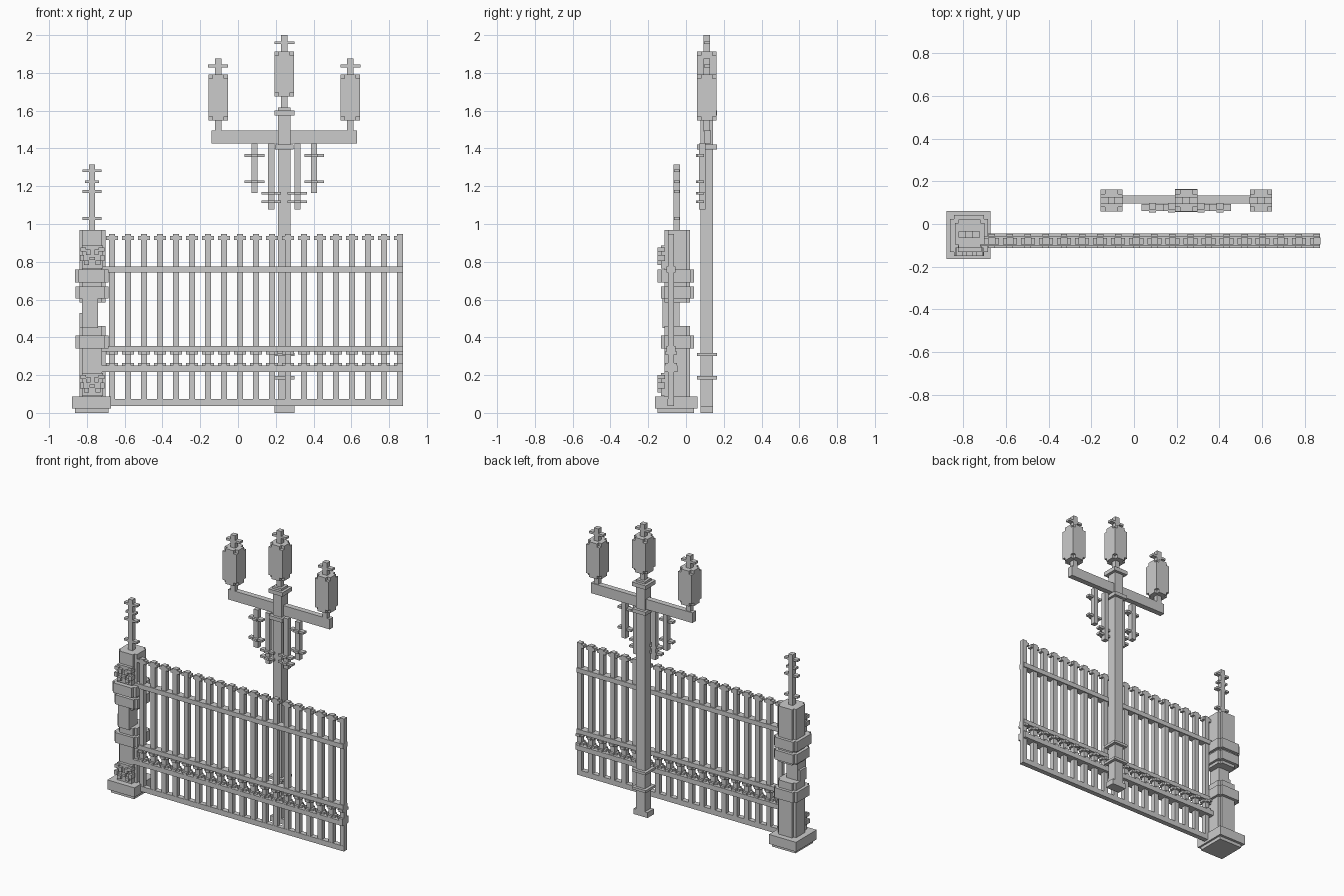
import bpy, bmesh
from mathutils import Matrix, Vector


def boxes(name, items):
    """One object from boxes given as (x0, x1, y0, y1, z0, z1)."""
    bm = bmesh.new()
    for x0, x1, y0, y1, z0, z1 in items:
        m = Matrix.Translation(Vector(((x0 + x1) / 2, (y0 + y1) / 2, (z0 + z1) / 2)))
        m = m @ Matrix.Diagonal((x1 - x0, y1 - y0, z1 - z0, 1))
        bmesh.ops.create_cube(bm, size=1, matrix=m)
    me = bpy.data.meshes.new(name)
    bm.to_mesh(me)
    bm.free()
    ob = bpy.data.objects.new(name, me)
    bpy.context.collection.objects.link(ob)
    return ob


def around(cx, cy, wx, wy, z0, z1):
    return (cx - wx / 2, cx + wx / 2, cy - wy / 2, cy + wy / 2, z0, z1)


def notched(x0, x1, y0, y1, z0, z1, n=0.018):
    """Block with its vertical corners cut in a step."""
    return [(x0 + n, x1 - n, y0, y1, z0, z1), (x0, x1, y0 + n, y1 - n, z0, z1)]


# ---- fence: rails and pickets with small collars ----
FY = -0.08
boxes("fence_rails", [
    (-0.72, 0.873, -0.098, -0.064, 0.037, 0.073),
    (-0.72, 0.873, -0.113, -0.045, 0.217, 0.25),
    (-0.72, 0.873, -0.104, -0.056, 0.325, 0.355),
    (-0.72, 0.873, -0.104, -0.056, 0.743, 0.775)])
pickets, collars = [], []
for i in range(19):
    x = -0.667 + i * 0.0847
    pickets.append(around(x, FY, 0.033, 0.032, 0.04, 0.947))
    r = 0.033 if i < 18 else 0.016
    for z0, z1 in ((0.915, 0.937), (0.308, 0.326), (0.249, 0.264)):
        collars.append((x - 0.033, x + r, FY - 0.015, FY + 0.015, z0, z1))
    for z0, z1 in ((0.308, 0.326), (0.249, 0.264)):
        collars.append(around(x, FY, 0.03, 0.064, z0, z1))
boxes("fence_pickets", pickets)
boxes("fence_collars", collars)

# ---- stone pillar ----
boxes("pillar_base", [(-0.862, -0.685, -0.15, 0.042, 0, 0.022),
                      (-0.878, -0.672, -0.165, 0.06, 0.022, 0.087)])
boxes("pillar_body",
      notched(-0.84, -0.702, -0.113, 0.022, 0.085, 0.46)
      + notched(-0.84, -0.702, -0.113, 0.022, 0.585, 0.968)
      + [(-0.825, -0.74, -0.125, -0.035, 0.45, 0.62),
         (-0.84, -0.8, -0.11, -0.04, 0.45, 0.53)])
boxes("pillar_bands",
      notched(-0.86, -0.685, -0.132, 0.042, 0.34, 0.41)
      + notched(-0.86, -0.685, -0.132, 0.042, 0.605, 0.67)
      + notched(-0.862, -0.685, -0.15, 0.042, 0.69, 0.758))

# ---- carved relief on the pillar front ----
PX = -0.771
relief = []
for z in (0.09, 0.765):
    relief.append((PX - 0.055, PX + 0.055, -0.132, -0.1, z, z + 0.12))
    for s in (-1, 1):
        for dx, dz, w, h in ((0.022, 0.085, 0.022, 0.03), (0.048, 0.1, 0.03, 0.022),
                             (0.03, 0.03, 0.026, 0.022), (0.054, 0.055, 0.022, 0.03)):
            relief.append(around(PX + s * dx, -0.13, w, 0.04, z + dz - h / 2, z + dz + h / 2))
    relief.append(around(PX, -0.13, 0.03, 0.04, z + 0.045, z + 0.06))
boxes("pillar_relief", relief)

# ---- pillar finial ----
finial = [around(-0.773, -0.049, 0.032, 0.034, 0.96, 1.316)]
for z, w in ((1.022, 0.1), (1.165, 0.1), (1.217, 0.074), (1.274, 0.1)):
    finial.append(around(-0.773, -0.049, w, 0.03, z, z + 0.014))
boxes("pillar_finial", finial)

# ---- lamp post ----
LX, LY = 0.245, 0.11
boxes("lamp_post", [
    around(LX, LY, 0.066, 0.068, 0, 1.58),
    around(LX, LY, 0.106, 0.068, 0, 0.037),
    around(LX, LY, 0.106, 0.106, 0.178, 0.195),
    around(LX, LY, 0.106, 0.106, 0.3, 0.317),
    around(LX, LY, 0.1, 0.106, 1.395, 1.42),
    around(LX, LY, 0.106, 0.106, 1.575, 1.602),
    around(LX, LY, 0.068, 0.068, 1.6, 1.617)])
boxes("lamp_crossbar", [around(LX, LY + 0.004, 0.772, 0.038, 1.425, 1.495)])


# ---- lanterns: blocks with their eight corners removed ----
def lantern(name, x, foot, z0, z1):
    w, c = 0.104, 0.022
    boxes(name, [
        around(x, LY, w, w - 2 * c, z0, z1),
        around(x, LY, w - 2 * c, w, z0, z1),
        around(x, LY, w, w, z0 + c, z1 - c)])
    boxes(name + "_stem_and_finial", [
        around(x, LY, 0.034, 0.034, foot, z0 + 0.01),
        around(x, LY, 0.034, 0.034, z1 - 0.01, z1 + 0.086),
        around(x, LY, 0.106, 0.032, z1 + 0.038, z1 + 0.053)])


lantern("lantern_centre", LX, 1.61, 1.675, 1.914)
lantern("lantern_left", LX - 0.35, 1.49, 1.548, 1.791)
lantern("lantern_right", LX + 0.35, 1.49, 1.548, 1.791)

# ---- hanging ironwork below the crossbar, mirrored about the post ----
iron = []
for s in (-1, 1):
    for d, bottom, bars in ((0.158, 1.165, (1.355, 1.216)), (0.069, 1.078, (1.155, 1.11))):
        x = LX + s * d
        iron.append(around(x, 0.086, 0.032, 0.034, bottom, 1.426))
        for z in bars:
            iron.append(around(x, 0.078, 0.104, 0.032, z, z + 0.015))
            iron.append(around(x, 0.077, 0.034, 0.048, z, z + 0.015))
boxes("lamp_ironwork", iron)
